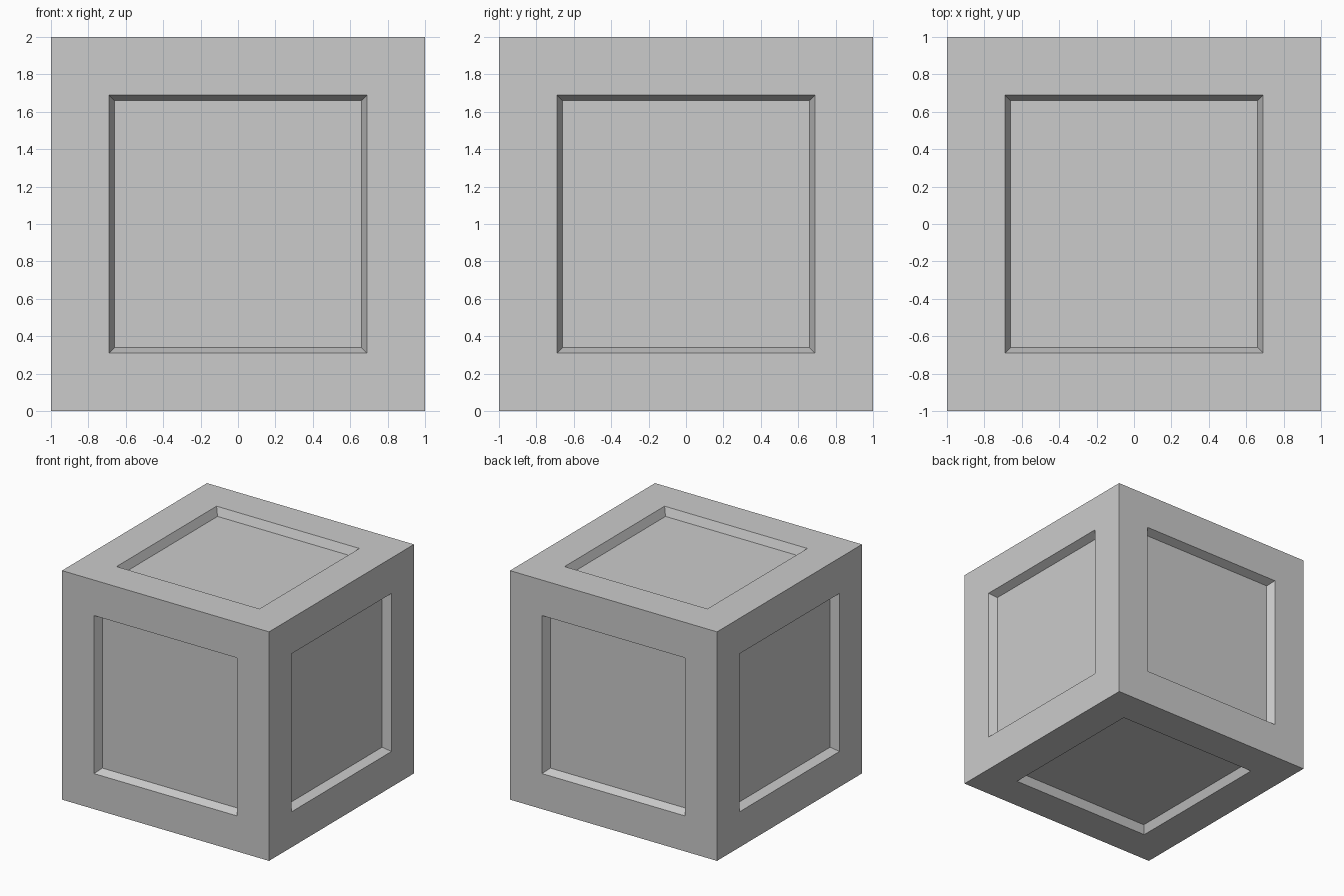
import bpy, bmesh
from mathutils import Matrix

if "Cube" in bpy.data.objects:
    bpy.data.objects.remove(bpy.data.objects["Cube"])

FRAME = 0.31    # flat border around each panel
BEVEL = 0.03    # sideways slope of the recess wall
DEPTH = 0.07    # how far the panel is sunk

# Crate: a cube with a sunken panel on all six sides
bm = bmesh.new()
bmesh.ops.create_cube(bm, size=2, matrix=Matrix.Translation((0, 0, 1)))
panels = bm.faces[:]

# Flat frame, then the sloped recess down to the panel
bmesh.ops.inset_individual(bm, faces=panels, thickness=FRAME, use_even_offset=True)
normals = {f: f.normal.copy() for f in panels}
bmesh.ops.inset_individual(bm, faces=panels, thickness=BEVEL, use_even_offset=True)
for face in panels:
    bmesh.ops.translate(bm, verts=face.verts[:], vec=normals[face] * -DEPTH)
bm.normal_update()

mesh = bpy.data.meshes.new("crate")
bm.to_mesh(mesh)
bm.free()
bpy.context.collection.objects.link(bpy.data.objects.new("crate", mesh))
